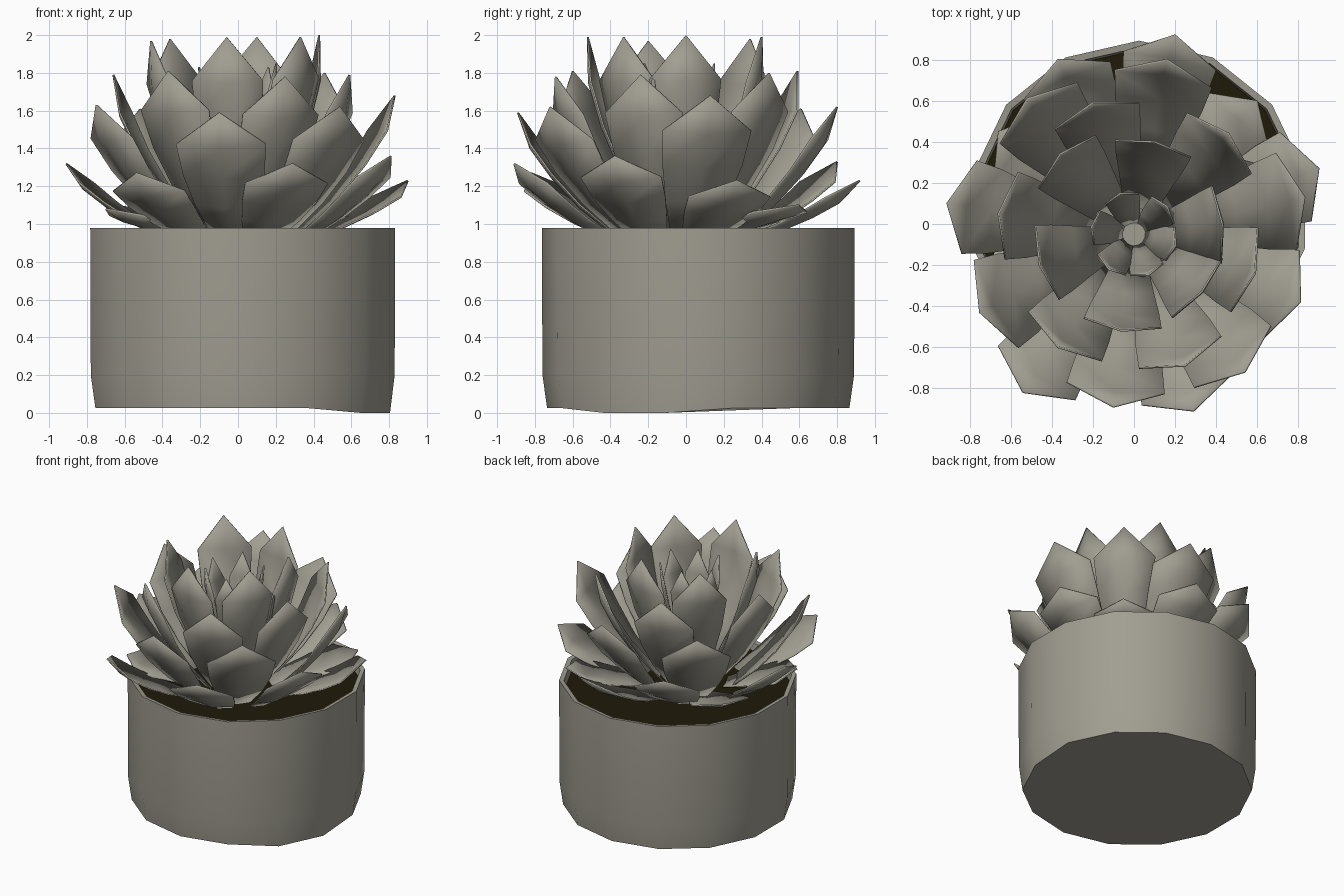
import bpy, bmesh, math
from mathutils import Vector

if "Cube" in bpy.data.objects:
    bpy.data.objects.remove(bpy.data.objects["Cube"])


def material(name, rgb):
    m = bpy.data.materials.new(name)
    m.diffuse_color = (*rgb, 1)
    m.use_nodes = True
    m.node_tree.nodes["Principled BSDF"].inputs["Base Color"].default_value = m.diffuse_color
    return m


grey = material("warm_grey", (0.355, 0.34, 0.285))
dark = material("dark_soil", (0.013, 0.011, 0.003))


def finish(name, bm, mat, angle=40):
    me = bpy.data.meshes.new(name)
    bmesh.ops.recalc_face_normals(bm, faces=bm.faces)
    bm.to_mesh(me)
    bm.free()
    ob = bpy.data.objects.new(name, me)
    bpy.context.collection.objects.link(ob)
    me.materials.append(mat)
    bpy.ops.object.select_all(action='DESELECT')
    ob.select_set(True)
    bpy.context.view_layer.objects.active = ob
    bpy.ops.object.shade_smooth_by_angle(angle=math.radians(angle))
    return ob


# Pot: faceted cup with a thin wall, slightly uneven underside
SIDES, CX, CY = 14, 0.025, 0.065


def ring(bm, r, z):
    vs = []
    for i in range(SIDES):
        a = math.tau * (i + 0.5) / SIDES
        x, y = CX + r * math.cos(a), CY + r * math.sin(a)
        low = 0.025 if z == 0 and not (x > 0.6 and y < 0) else 0
        vs.append(bm.verts.new((x, y, z + low)))
    return vs


bm = bmesh.new()
rings = [ring(bm, r, z) for r, z in ((0.80, 0), (0.825, 0.2), (0.828, 0.98), (0.795, 0.975), (0.78, 0.88))]
for a, b in zip(rings, rings[1:]):
    for i in range(SIDES):
        j = (i + 1) % SIDES
        bm.faces.new((a[i], a[j], b[j], b[i]))
bm.faces.new(rings[0])
finish("pot", bm, grey)

# Soil disc inside the rim
bm = bmesh.new()
bm.faces.new(ring(bm, 0.785, 0.92))
soil = finish("soil", bm, dark)
if soil.data.polygons[0].normal.z < 0:
    soil.data.flip_normals()

# Leaves: cupped, pointed blades curving up from the stem
CENTRE = Vector((0, -0.05, 0))


def leaf(name, tip, width, base_z, cup=0.035, sag=0.05, base_r=0.08, base_w=0.4):
    tip = Vector(tip)
    out = Vector((tip.x, tip.y, 0)) - CENTRE
    out.normalize()
    side = Vector((-out.y, out.x, 0))
    base = CENTRE + out * base_r + Vector((0, 0, base_z))
    chord = tip - base
    down = side.cross(chord).normalized()
    if down.dot(out) < 0:
        down = -down
    bm = bmesh.new()
    rows = []
    for t, w in ((0, base_w), (0.3, 0.7), (0.55, 0.9), (0.78, 1.0)):
        c = base + chord * t + down * sag * 4 * t * (1 - t)
        h = side * width * w / 2
        rows.append([bm.verts.new(p) for p in (c - h, c + down * cup * w, c + h)])
    for a, b in zip(rows, rows[1:]):
        for i in (0, 1):
            bm.faces.new((a[i], a[i + 1], b[i + 1], b[i]))
    top = bm.verts.new(tip)
    bm.faces.new((rows[-1][0], rows[-1][1], top))
    bm.faces.new((rows[-1][1], rows[-1][2], top))
    ob = finish(name, bm, grey, 50)
    mod = ob.modifiers.new("thickness", 'SOLIDIFY')
    mod.thickness = 0.01
    mod.offset = 0


# Each layer: leaf width, base radius, base height, curve, leaf tips
layers = {
    "upper_leaf": (0.38, 0.12, 1.0, 0.06, [
        (-0.06, -0.52, 1.99), (-0.46, -0.2, 1.97), (-0.36, 0.34, 1.98),
        (0.1, 0.40, 1.99), (0.43, 0.0, 2.0), (0.33, -0.33, 1.99)]),
    "middle_leaf": (0.43, 0.2, 0.96, 0.06, [
        (-0.37, -0.6, 1.81), (0.25, -0.69, 1.78), (-0.66, 0.05, 1.79),
        (0.59, -0.24, 1.79), (0.46, 0.44, 1.80), (-0.2, 0.59, 1.81)]),
    "lower_leaf": (0.48, 0.3, 0.93, 0.05, [
        (-0.1, -0.89, 1.59), (0.54, -0.72, 1.62), (-0.75, -0.43, 1.63),
        (0.83, 0.13, 1.68), (0.16, 0.80, 1.62), (-0.52, 0.61, 1.61)]),
    "outer_leaf": (0.46, 0.36, 0.92, 0.03, [
        (0.29, -0.91, 1.32), (-0.54, -0.82, 1.27), (-0.91, 0.1, 1.32),
        (0.81, -0.38, 1.36), (0.90, 0.27, 1.23), (0.2, 0.92, 1.23),
        (-0.37, 0.8, 1.33)]),
    "ground_leaf": (0.42, 0.25, 0.93, 0.0, [
        (0.6, 0.6, 1.1), (-0.66, 0.45, 1.1), (-0.7, -0.35, 1.08)]),
}
for name, (w, r, z, sag, tips) in layers.items():
    for i, t in enumerate(tips):
        leaf(f"{name}_{i + 1}", t, w, z, sag=sag, base_r=r)

# Small upright leaves at the heart, meeting at the centre
for i, a in enumerate((108, 170, 234, 290, 345, 40)):
    a = math.radians(a)
    r, z = 0.21, 1.85 - 0.02 * (i % 2)
    leaf(f"heart_leaf_{i + 1}", (CENTRE.x + r * math.cos(a), CENTRE.y + r * math.sin(a), z),
         0.17, 1.05, cup=0.015, sag=0.02, base_r=0.02, base_w=0.5)

# Short stem under the heart
bm = bmesh.new()
bmesh.ops.create_cone(bm, cap_ends=True, segments=8, radius1=0.16, radius2=0.06, depth=0.24)
bmesh.ops.translate(bm, verts=bm.verts, vec=(0, -0.05, 1.03))
finish("stem", bm, grey)
